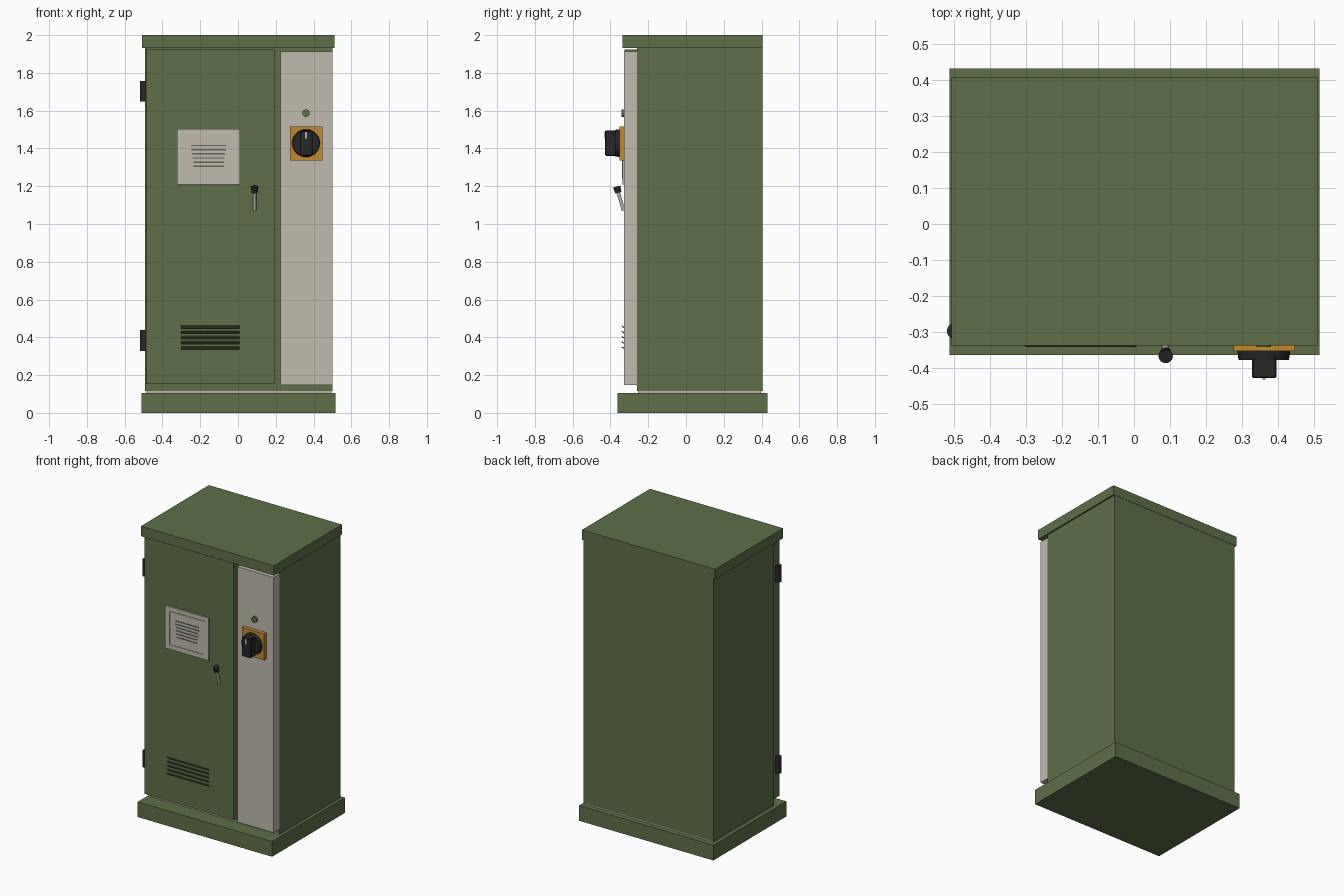
import bpy, bmesh, math
from mathutils import Matrix, Vector

if "Cube" in bpy.data.objects:
    bpy.data.objects.remove(bpy.data.objects["Cube"])


def material(name, rgb):
    m = bpy.data.materials.new(name)
    m.diffuse_color = (*rgb, 1)
    m.use_nodes = True
    m.node_tree.nodes["Principled BSDF"].inputs["Base Color"].default_value = m.diffuse_color
    return m


GREEN = material("olive green", (0.112, 0.162, 0.066))
BEIGE = material("warm light grey", (0.53, 0.50, 0.43))
ORANGE = material("orange", (0.56, 0.25, 0.03))
BLACK = material("black", (0.02, 0.02, 0.022))
SLOT = material("dark slot grey", (0.13, 0.13, 0.11))


def finish(name, bm, mat, smooth=False):
    me = bpy.data.meshes.new(name)
    bm.to_mesh(me)
    bm.free()
    me.materials.append(mat)
    ob = bpy.data.objects.new(name, me)
    bpy.context.collection.objects.link(ob)
    if smooth:
        bpy.context.view_layer.objects.active = ob
        ob.select_set(True)
        bpy.ops.object.shade_smooth_by_angle(angle=math.radians(35))
        ob.select_set(False)
    return ob


def box(name, x, y, z, mat, tilt=0, bevel=0):
    """Box from (min, max) ranges, optionally tilted about its x axis."""
    bm = bmesh.new()
    size = [r[1] - r[0] for r in (x, y, z)]
    mid = Vector([(r[0] + r[1]) / 2 for r in (x, y, z)])
    bmesh.ops.create_cube(bm, size=1)
    bmesh.ops.scale(bm, vec=size, verts=bm.verts)
    if bevel:
        bmesh.ops.bevel(bm, geom=bm.edges[:], offset=bevel, segments=1, affect='EDGES')
    bmesh.ops.transform(bm, matrix=Matrix.Translation(mid) @ Matrix.Rotation(tilt, 4, 'X'),
                        verts=bm.verts)
    return finish(name, bm, mat)


def rod(name, a, b, r1, mat, r2=None, sides=32):
    """Cylinder or cone running from point a to point b."""
    a, b = Vector(a), Vector(b)
    rot = (b - a).to_track_quat('Z', 'Y').to_matrix().to_4x4()
    bm = bmesh.new()
    bmesh.ops.create_cone(bm, cap_ends=True, segments=sides, radius1=r1,
                          radius2=r1 if r2 is None else r2, depth=(b - a).length,
                          matrix=Matrix.Translation((a + b) / 2) @ rot)
    return finish(name, bm, mat, True)


# Cabinet shell
box("base", (-0.512, 0.515), (-0.363, 0.432), (0, 0.105), GREEN)
box("base_gasket", (-0.485, 0.495), (-0.255, 0.398), (0.105, 0.115), BEIGE)
box("body", (-0.492, 0.5), (-0.26, 0.404), (0.115, 1.932), GREEN)
box("roof", (-0.507, 0.511), (-0.337, 0.406), (1.932, 2.0), GREEN)

# Door and control panel on the front
box("door", (-0.487, 0.193), (-0.325, -0.26), (0.152, 1.925), GREEN)
box("control_panel", (0.224, 0.5), (-0.327, -0.26), (0.148, 1.912), BEIGE)

# Hinges on the left door edge
for i, z in enumerate((0.383, 1.703)):
    rod(f"hinge_{i}", (-0.498, -0.297, z - 0.055), (-0.498, -0.297, z + 0.055), 0.021, BLACK)

# Speaker plate with a raised inner frame and slots
box("speaker_plate", (-0.322, 0.011), (-0.335, -0.32), (1.208, 1.502), BEIGE)
for z in (1.237, 1.468):
    box("speaker_frame_rail", (-0.29, -0.02), (-0.339, -0.335), (z, z + 0.005), BEIGE)
for x in (-0.29, -0.025):
    box("speaker_frame_post", (x, x + 0.005), (-0.339, -0.335), (1.237, 1.473), BEIGE)
for i in range(6):
    half = 0.093 - 0.0028 * i
    if i == 5:
        half = 0.08
    z = 1.416 - 0.0222 * i
    box(f"speaker_slot_{i}", (-0.155 - half, -0.155 + half), (-0.337, -0.335),
        (z - 0.0035, z + 0.0035), SLOT)

# Louvred vent at the bottom of the door
for i in range(5):
    z = 0.454 - 0.0275 * i
    box(f"vent_slat_{i}", (-0.303, 0.007), (-0.342, -0.322), (z - 0.003, z + 0.003),
        GREEN, tilt=-math.radians(35))
    box(f"vent_gap_{i}", (-0.303, 0.007), (-0.3265, -0.324), (z - 0.009, z - 0.004), BLACK)

# Door handle: slanted lever with a black knob
rod("handle_lever", (0.088, -0.331, 1.072), (0.088, -0.361, 1.175), 0.009, BEIGE, sides=16)
rod("handle_knob", (0.088, -0.358, 1.165), (0.088, -0.367, 1.198), 0.016, BLACK, 0.02, 16)

# Indicator lamp
rod("indicator_lamp", (0.36, -0.325, 1.587), (0.36, -0.342, 1.587), 0.02, GREEN)

# Rotary main switch
box("switch_plate", (0.276, 0.447), (-0.353, -0.325), (1.335, 1.517), ORANGE)
rod("switch_dial", (0.36, -0.35, 1.428), (0.36, -0.377, 1.428), 0.074, BLACK, 0.07)
box("switch_grip", (0.327, 0.395), (-0.428, -0.37), (1.361, 1.495), BLACK, bevel=0.004)
box("switch_mark", (0.356, 0.365), (-0.431, -0.427), (1.452, 1.488), BEIGE)
